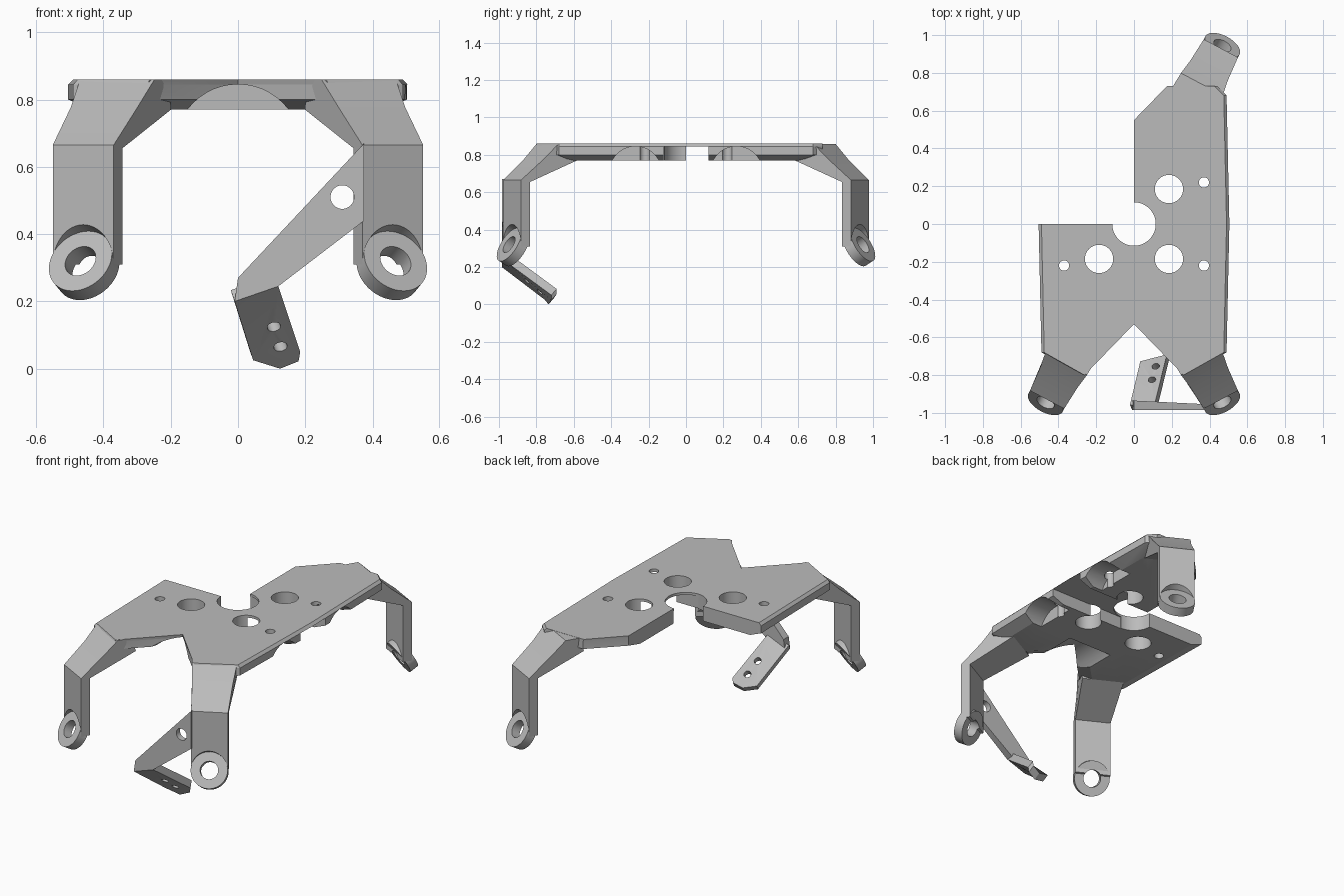
import bpy, bmesh, math
from mathutils import Vector

cube = bpy.data.objects.get("Cube")
if cube:
    bpy.data.objects.remove(cube)

grey = bpy.data.materials.new("light_grey")
grey.use_nodes = True
COLOUR = (0.5, 0.5, 0.5, 1)
grey.diffuse_color = COLOUR
grey.node_tree.nodes["Principled BSDF"].inputs["Base Color"].default_value = COLOUR


def add_object(name, bm):
    bmesh.ops.recalc_face_normals(bm, faces=bm.faces)
    mesh = bpy.data.meshes.new(name)
    bm.to_mesh(mesh)
    bm.free()
    mesh.materials.append(grey)
    obj = bpy.data.objects.new(name, mesh)
    bpy.context.scene.collection.objects.link(obj)
    return obj


def loft(name, *loops):
    """Solid through loops of equal length, capped at both ends."""
    bm = bmesh.new()
    rings = [[bm.verts.new(p) for p in loop] for loop in loops]
    n = len(rings[0])
    for a, b in zip(rings, rings[1:]):
        for i in range(n):
            j = (i + 1) % n
            bm.faces.new((a[i], a[j], b[j], b[i]))
    bm.faces.new(rings[0])
    bm.faces.new(rings[-1])
    return add_object(name, bm)


def rod(name, start, end, radius, sides=48):
    """Cylinder between two points."""
    start, end = Vector(start), Vector(end)
    turn = (end - start).to_track_quat('Z', 'Y')
    ring = [turn @ Vector((radius * math.cos(a), radius * math.sin(a), 0))
            for a in (2 * math.pi * i / sides for i in range(sides))]
    return loft(name, [start + p for p in ring], [end + p for p in ring])


def cut(obj, cutters):
    """Subtract the cutters, bake the result and drop them."""
    for c in cutters:
        c.hide_render = True
        mod = obj.modifiers.new("cut", 'BOOLEAN')
        mod.operation = 'DIFFERENCE'
        mod.solver = 'EXACT'
        mod.object = c
    graph = bpy.context.evaluated_depsgraph_get()
    graph.update()
    baked = bpy.data.meshes.new_from_object(obj.evaluated_get(graph))
    obj.modifiers.clear()
    obj.data = baked
    for c in cutters:
        bpy.data.objects.remove(c)


# Deck plate: rim outline and its inset underside
rim = [(-.505, 0), (-.49, -.68), (-.27, -.8), (0, -.53), (.27, -.8), (.49, -.68),
       (.505, 0), (.49, .68), (.44, .73), (.18, .73), (0, .55), (0, 0)]
under = [(-.43, 0), (-.42, -.62), (-.27, -.69), (0, -.42), (.27, -.69), (.42, -.62),
         (.43, 0), (.42, .62), (.4, .66), (.17, .62), (0, .44), (0, 0)]
deck = loft("deck_plate",
            [(x, y, .77) for x, y in under],
            [(x, y, .80) for x, y in rim],
            [(x, y, .845) for x, y in rim],
            [(x * .97, y, .86) for x, y in rim])

# Deck openings: centre bore, round holes, side channel and arched recesses
cutters = [rod("bore", (0, 0, .6), (0, 0, 1), .115)]
for sx, sy in ((1, 1), (1, -1), (-1, -1)):
    for x, y, r in ((.185, .185, .075), (.37, .22, .027)):
        cutters.append(rod("hole", (sx * x, sy * y, .6), (sx * x, sy * y, 1), r))
cutters.append(loft("channel", *[[(0, -.12, z), (.6, -.12, z), (.6, .12, z), (0, .12, z)]
                                 for z in (.7, .845)]))
cutters.append(rod("front_arch", (0, -.7, .657), (0, -.39, .657), .188))
for y in (-.27, .27):
    cutters.append(rod("side_arch", (.36, y, .705), (.6, y, .705), .14))
cut(deck, cutters)

# Leg profile: outward distance, height, half width
profile = [(0, .31, .1025), (0, .545, .1025), (0, .665, .1025), (-.13, .775, .112),
           (-.215, .859, .125), (-.3, .859, .13), (-.33, .77, .12),
           (-.055, .655, .1025), (-.055, .31, .1025)]
SPLAY, TILT = math.radians(28), math.radians(30)


def make_leg(label, sx, sy):
    def place(u, t, z):
        return Vector((sx * (.46 + u * math.sin(SPLAY) + t * math.cos(SPLAY)),
                       sy * (.93 + u * math.cos(SPLAY) - t * math.sin(SPLAY)), z))

    def along(d):
        return place(.018 + d * math.cos(TILT), 0, .32 + d * math.sin(TILT))

    # bent arm, spot-faced and bored around the foot
    arm = loft(label + "_leg", *[[place(u, s * w, z) for u, z, w in profile]
                                 for s in (-1, 1)])
    cut(arm, [rod("spot_face", along(0), along(.2), .1025),
              rod("foot_bore", along(-.2), along(.2), .05)])
    # tilted ring foot
    foot = rod(label + "_foot", along(-.055), along(0), .1025)
    cut(foot, [rod("foot_bore", along(-.2), along(.2), .05)])
    return arm, foot


smooth = [deck]
for label, sx, sy in (("front_left", 1, -1), ("front_right", -1, -1), ("back_left", 1, 1)):
    smooth += make_leg(label, sx, sy)

# Bracket arm reaching from the front left leg
side = [(.375, .67), (0, .27), (-.01, .2), (.12, .245), (.375, .44)]
bracket = loft("bracket_arm", [(x, -.985, z) for x, z in side],
               [(x, -.935 - .05 * max(x, 0), z) for x, z in side])
cut(bracket, [rod("bracket_hole", (.31, -1.2, .51), (.31, -.8, .51), .035)])

# Angled tab at the bracket's end, with two screw holes
base = [Vector(p) for p in ((-.01, -.985, .2), (.12, -.985, .245), (.185, -.72, .05),
                            (.18, -.72, .022), (.125, -.735, 0), (.045, -.755, .025))]
normal = Vector((-.255, .624, .737))
tab = loft("bracket_tab", base, [p + normal * .045 for p in base])
holes = [Vector(p) for p in ((.11, -.86, .115), (.13, -.79, .055))]
cut(tab, [rod("tab_hole", p - normal * .1, p + normal * .15, .02, 24) for p in holes])
smooth += [bracket, tab]

# Smooth the round walls, keep the edges crisp
bpy.ops.object.select_all(action='DESELECT')
for obj in smooth:
    obj.select_set(True)
bpy.context.view_layer.objects.active = deck
bpy.ops.object.shade_smooth_by_angle(angle=math.radians(20))
